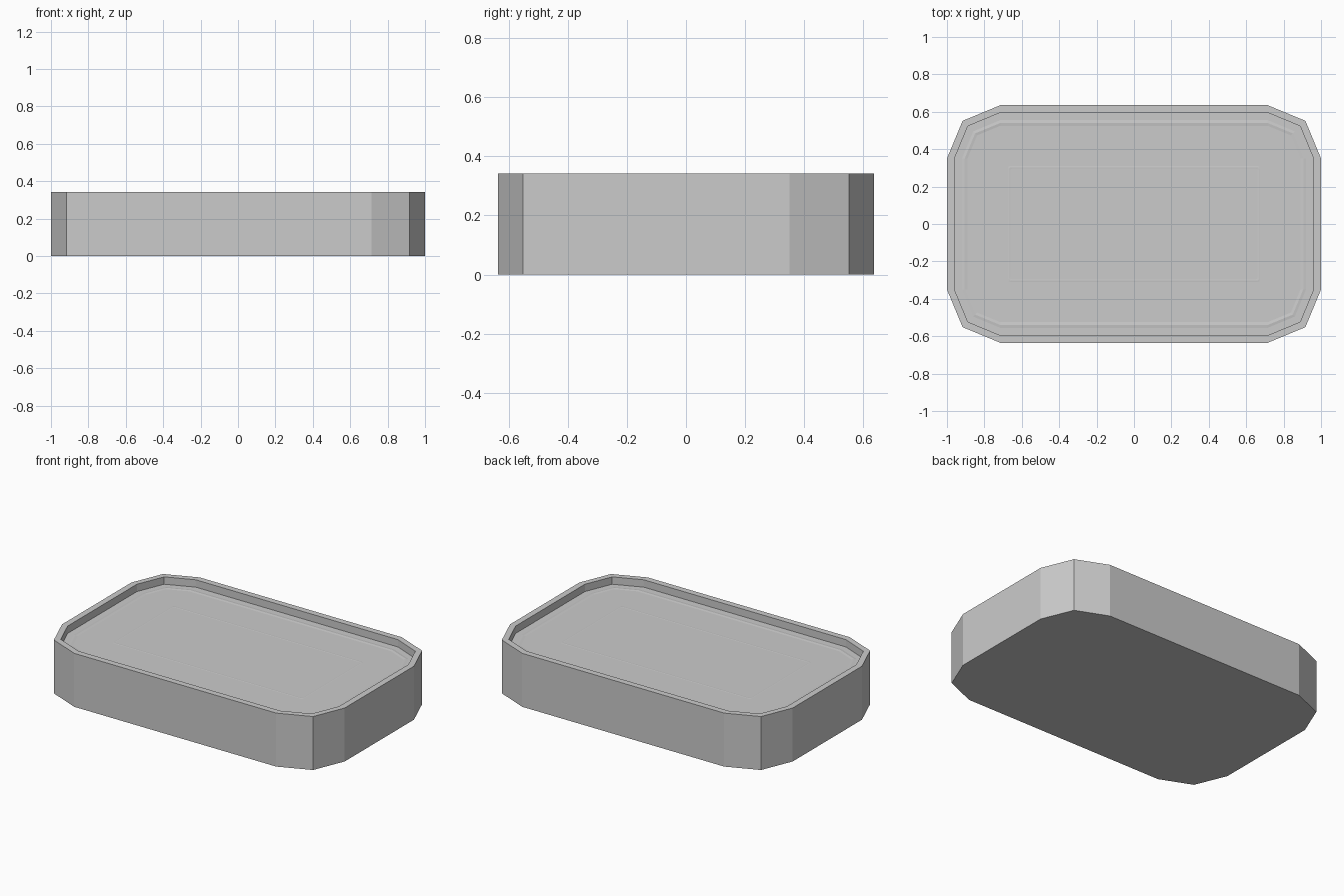
import bpy, bmesh, math

if "Cube" in bpy.data.objects:
    bpy.data.objects.remove(bpy.data.objects["Cube"], do_unlink=True)

HX, HY, R = 1.0, 0.635, 0.285   # half sizes and corner radius
TOP, FLOOR = 0.342, 0.295

grey = bpy.data.materials.new("plain grey")
grey.use_nodes = True
colour = (0.6, 0.6, 0.6, 1)
grey.diffuse_color = colour
grey.node_tree.nodes["Principled BSDF"].inputs["Base Color"].default_value = colour


def outline(bm, inset, z):
    """Rounded rectangle with two facets per corner, offset inwards."""
    r = max(R - inset, 0.01)
    cx, cy = HX - inset - r, HY - inset - r
    verts = []
    for corner, (sx, sy) in enumerate([(1, 1), (-1, 1), (-1, -1), (1, -1)]):
        for step in range(3):
            a = math.radians(corner * 90 + step * 45)
            verts.append(bm.verts.new((sx * cx + r * math.cos(a),
                                       sy * cy + r * math.sin(a), z)))
    return verts


def lofted(name, profile, cap_start=False, cap_end=False):
    """Join successive (inset, height) outlines into one surface."""
    bm = bmesh.new()
    loops = [outline(bm, d, z) for d, z in profile]
    for lo, hi in zip(loops, loops[1:]):
        for i in range(len(lo)):
            j = (i + 1) % len(lo)
            bm.faces.new((lo[i], lo[j], hi[j], hi[i]))
    if cap_start:
        bm.faces.new(loops[0][::-1])
    if cap_end:
        bm.faces.new(loops[-1])
    mesh = bpy.data.meshes.new(name)
    bm.to_mesh(mesh)
    bm.free()
    mesh.materials.append(grey)
    obj = bpy.data.objects.new(name, mesh)
    bpy.context.collection.objects.link(obj)
    return obj


# Tray: underside, outer wall, flat rim and inner wall
lofted("tray_body", [(0, 0), (0, TOP), (0.04, TOP), (0.04, FLOOR)], cap_start=True)

# Recessed floor with two faint raised ripples
lofted("tray_floor", [(0.04, FLOOR), (0.08, FLOOR), (0.095, FLOOR + 0.002),
                      (0.11, FLOOR), (0.325, FLOOR), (0.332, FLOOR + 0.0007),
                      (0.339, FLOOR)], cap_end=True)
